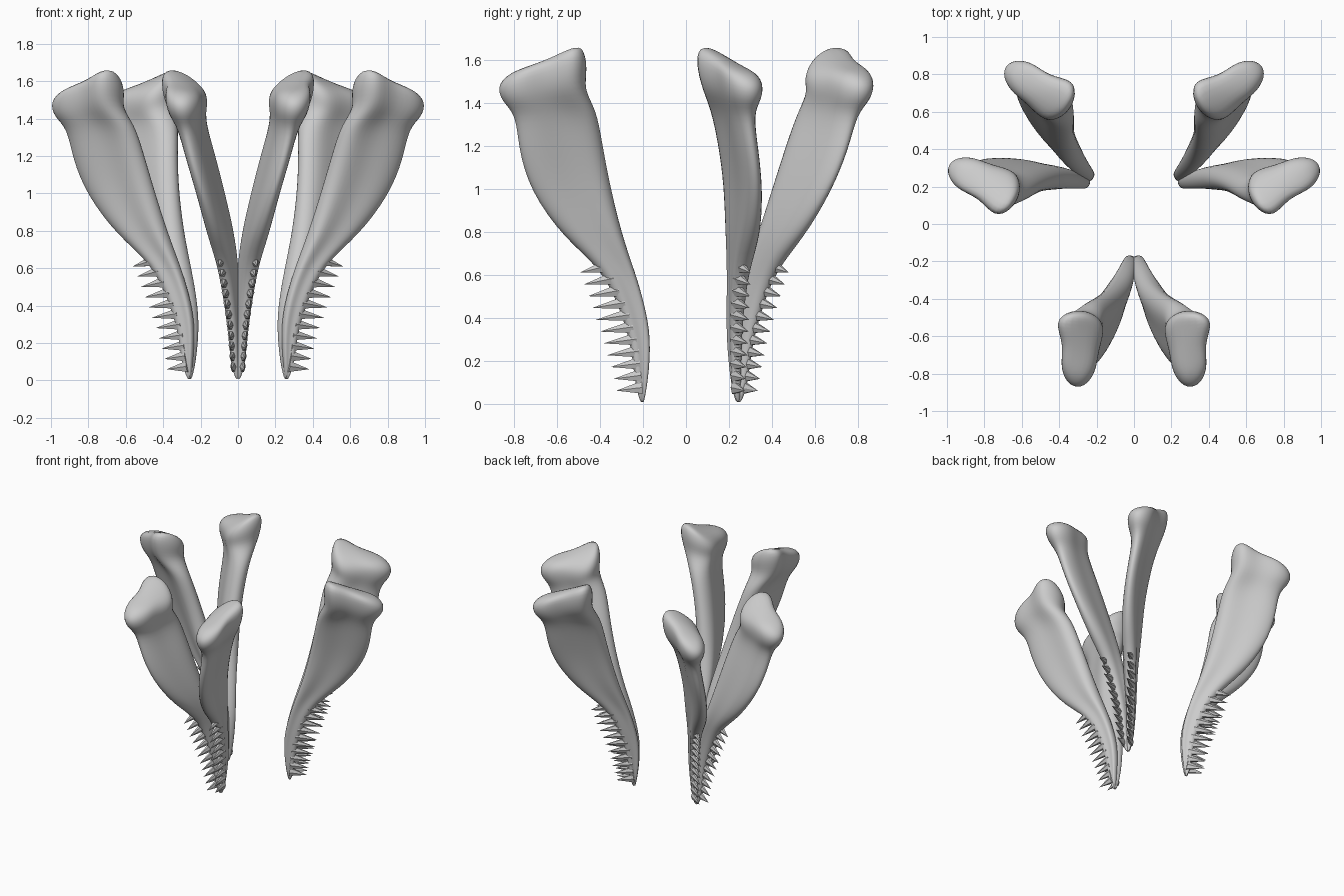
import bpy, bmesh
from math import radians
from mathutils import Vector

if "Cube" in bpy.data.objects:
    bpy.data.objects.remove(bpy.data.objects["Cube"])

CY = 0.095  # centre of the three-fold arrangement

# stations of one jaw arm: inner edge point, outer (toothed) edge point,
# widths at both edges, and how much the outside is raised
stations = [
    ((.004, -.197, .004), (.004, -.210, .004), .02, .02, 0),
    ((.008, -.180, .10), (.024, -.235, .08), .045, .045, 0),
    ((.012, -.166, .30), (.035, -.250, .27), .070, .055, 0),
    ((.020, -.200, .46), (.060, -.305, .45), .090, .065, 0),
    ((.035, -.245, .61), (.088, -.390, .63), .110, .080, 0),
    ((.075, -.310, .79), (.125, -.560, .77), .145, .110, 0),
    ((.125, -.370, 1.03), (.190, -.715, .99), .140, .095, 0),
    ((.175, -.405, 1.22), (.250, -.770, 1.19), .145, .100, 0),
    ((.225, -.430, 1.37), (.285, -.780, 1.35), .150, .110, 0),
    ((.275, -.490, 1.46), (.300, -.850, 1.41), .240, .170, .02),
    ((.285, -.470, 1.56), (.305, -.870, 1.49), .290, .190, .10),
    ((.295, -.490, 1.655), (.305, -.800, 1.55), .230, .150, .12),
]
# blade cross-section: position along the blade, side offset (grooved outside)
section = [(-.04, .4), (.13, 1.1), (.45, .68), (.8, 1), (1.04, .45),
           (1.04, -.45), (.8, -1), (.5, -.9), (.15, -1.1), (-.04, -.4)]


def ring(f, b, tf, tb, lean):
    f, b = Vector(f), Vector(b)
    d = b - f
    n = Vector((-d.y, d.x, 0)).normalized()
    pts = []
    for s, w in section:
        p = f + d * s + n * (w * (tf + (tb - tf) * s) / 2)
        p.z += lean * w * (1 - s) / 2
        p.y -= CY
        pts.append(p)
    return pts


def jaw_mesh():
    bm = bmesh.new()
    rings = [[bm.verts.new(p) for p in ring(*s)] for s in stations]
    n = len(section)
    for a, b in zip(rings, rings[1:]):
        for i in range(n):
            j = (i + 1) % n
            bm.faces.new((a[i], a[j], b[j], b[i]))
    # end caps as quad strips
    for r in (rings[0], rings[-1]):
        for i in range(n // 2 - 1):
            k = n - 1 - i
            bm.faces.new((r[i], r[i + 1], r[k - 1], r[k]))
    bmesh.ops.recalc_face_normals(bm, faces=bm.faces)
    for f in bm.faces:
        f.smooth = True
    me = bpy.data.meshes.new("jaw_bone")
    bm.to_mesh(me)
    bm.free()
    return me


def edge_point(z):
    # toothed edge of the jaw at a given height
    for s, t in zip(stations, stations[1:]):
        a, b = Vector(s[1]), Vector(t[1])
        if a.z <= z <= b.z:
            return a.lerp(b, (z - a.z) / (b.z - a.z))


def teeth_mesh():
    bm = bmesh.new()
    count = 11
    for i in range(count):
        t = i / (count - 1)
        base = edge_point(.075 + .565 * t)
        base.y += .03
        tip = Vector((base.x + .012, -.325 - .17 * t ** 1.15, .06 + .55 * t))
        d = tip - base
        side = Vector((1, 0, 0))
        up = d.cross(side).normalized()
        w, h = .019 + .008 * t, .033
        quad = [bm.verts.new(base + side * w * x + up * h * y)
                for x, y in ((1, 0), (.5, .9), (-.5, .9), (-1, 0), (-.5, -.9), (.5, -.9))]
        top = bm.verts.new(tip)
        bm.faces.new(quad)
        for k in range(6):
            bm.faces.new((quad[k], quad[(k + 1) % 6], top))
    bmesh.ops.recalc_face_normals(bm, faces=bm.faces)
    for v in bm.verts:
        v.co.y -= CY
    me = bpy.data.meshes.new("tooth_row")
    bm.to_mesh(me)
    bm.free()
    return me


# three mirrored jaws around the vertical axis
bone, teeth = jaw_mesh(), teeth_mesh()
for i in range(3):
    for name, me in (("jaw_bone", bone), ("tooth_row", teeth)):
        ob = bpy.data.objects.new(f"{name}_{i + 1}", me)
        bpy.context.collection.objects.link(ob)
        ob.location.y = CY
        ob.rotation_euler.z = radians(120 * i)
        m = ob.modifiers.new("mirror", 'MIRROR')
        m.use_mirror_merge = False
        if me is bone:
            s = ob.modifiers.new("smooth", 'SUBSURF')
            s.levels = s.render_levels = 2
